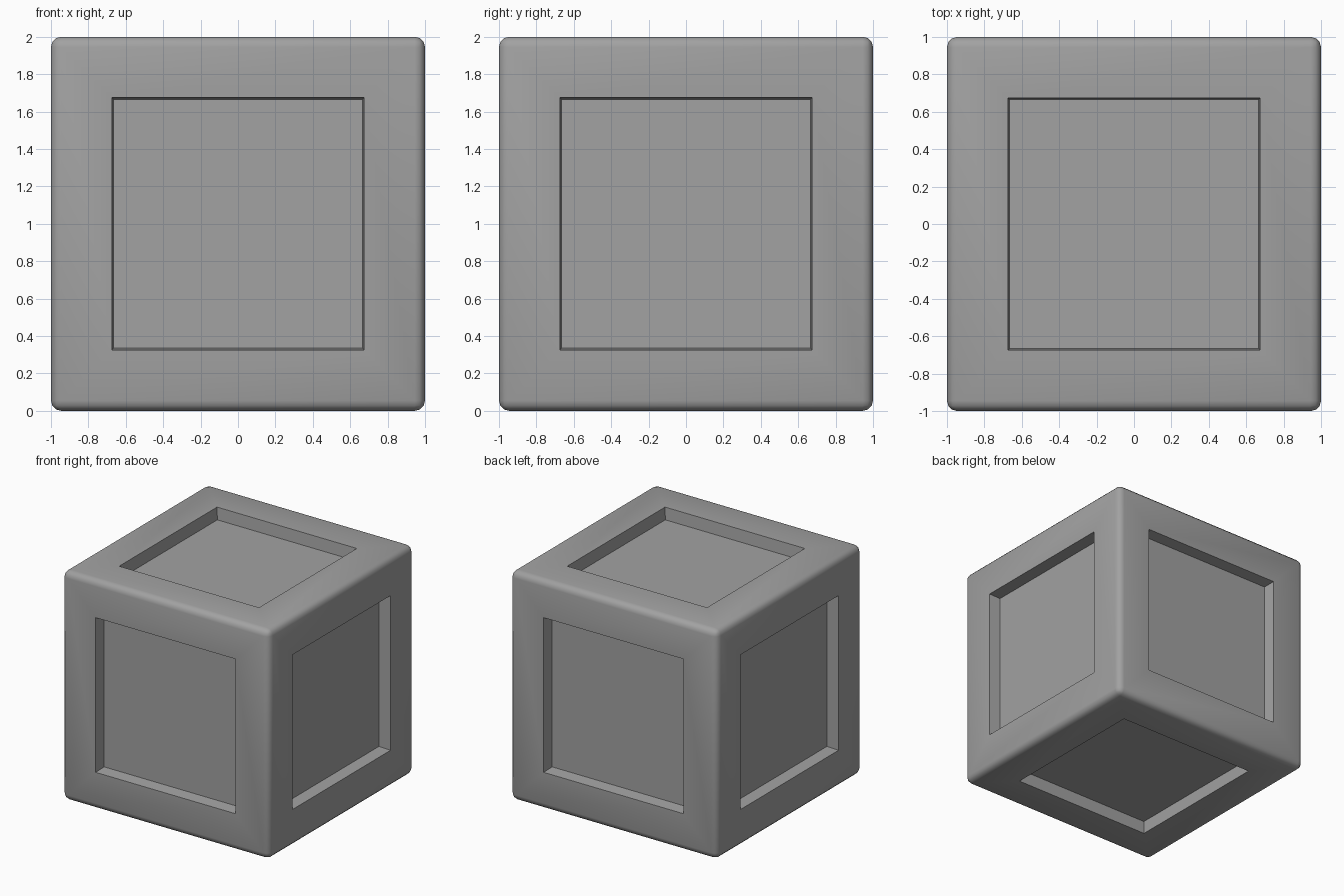
import bpy
import bmesh
import math

if "Cube" in bpy.data.objects:
    bpy.data.objects.remove(bpy.data.objects["Cube"], do_unlink=True)

SIZE = 2.0
ROUND = 0.055          # edge rounding
OPENING = 0.675        # half width of each recess at its rim
DEPTH = 0.105          # recess depth
TAPER = 0.01           # slight slope of the recess walls

# Single grey material
grey = bpy.data.materials.new("plain grey")
grey.use_nodes = True
colour = (0.36, 0.36, 0.36, 1.0)
grey.diffuse_color = colour
grey.node_tree.nodes["Principled BSDF"].inputs["Base Color"].default_value = colour

# Rounded cube
bm = bmesh.new()
bmesh.ops.create_cube(bm, size=SIZE)
bmesh.ops.translate(bm, verts=bm.verts, vec=(0, 0, SIZE / 2))
bmesh.ops.bevel(bm, geom=bm.edges[:], offset=ROUND, segments=3,
                profile=0.5, affect='EDGES')

# Sunken square panel on each of the six sides
sides = [f for f in bm.faces if f.calc_area() > 1]
bmesh.ops.inset_individual(bm, faces=sides,
                           thickness=SIZE / 2 - ROUND - OPENING, depth=0,
                           use_even_offset=True)
bmesh.ops.inset_individual(bm, faces=sides, thickness=TAPER, depth=-DEPTH,
                           use_even_offset=True)
bmesh.ops.recalc_face_normals(bm, faces=bm.faces)

mesh = bpy.data.meshes.new("crate_body")
bm.to_mesh(mesh)
bm.free()
mesh.materials.append(grey)
body = bpy.data.objects.new("crate_body", mesh)
bpy.context.collection.objects.link(body)

# Soft outer edges, crisp recess rims
bpy.ops.object.select_all(action='DESELECT')
body.select_set(True)
bpy.context.view_layer.objects.active = body
bpy.ops.object.shade_smooth_by_angle(angle=math.radians(40))
